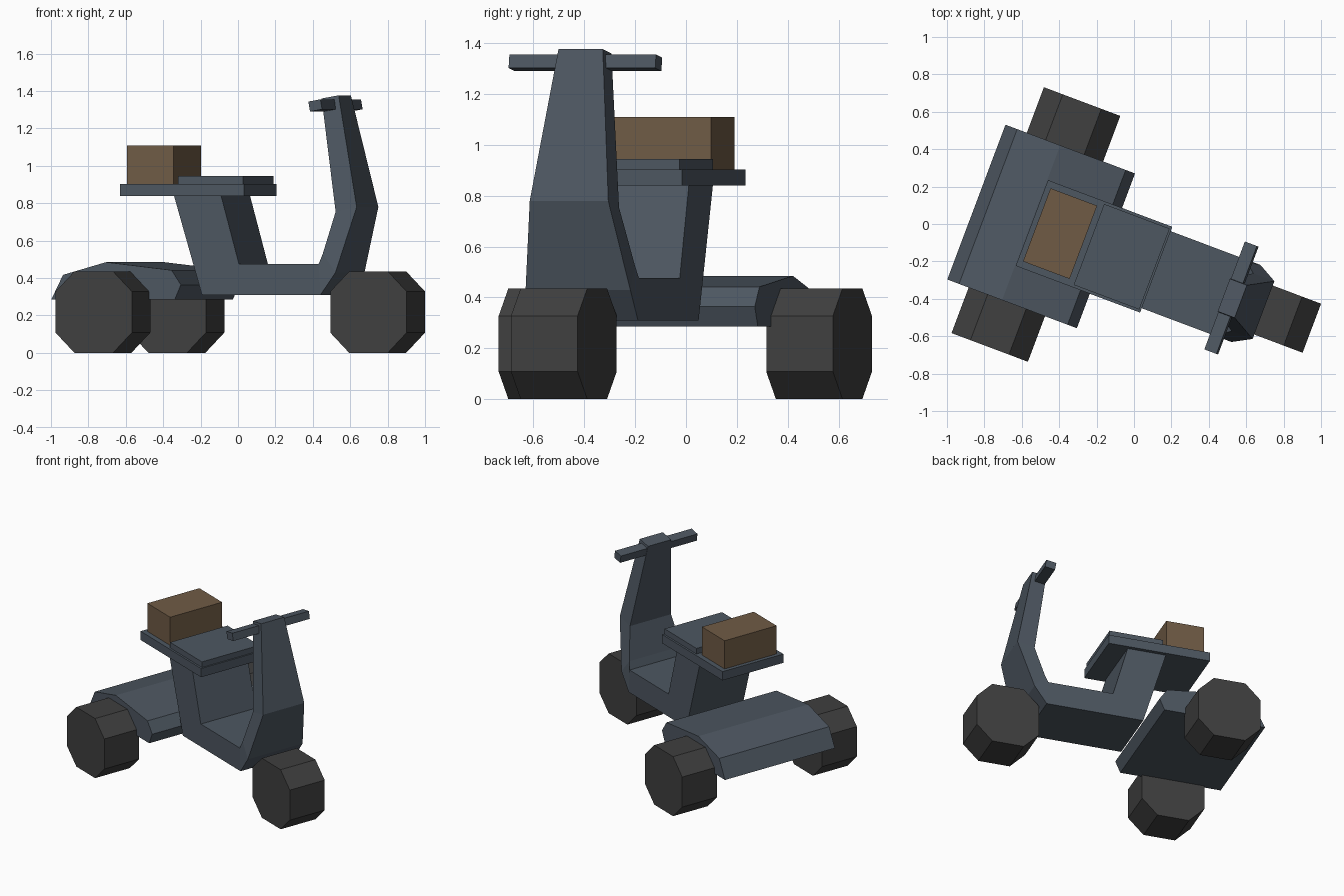
import bpy, bmesh
from math import radians
from mathutils import Matrix

if "Cube" in bpy.data.objects:
    bpy.data.objects.remove(bpy.data.objects["Cube"])

# Everything is built along local x (forward), symmetric about local y = 0,
# then turned to its final heading.
PLACE = Matrix.Rotation(radians(-20.6), 4, 'Z') @ Matrix.Translation((0, -0.187, 0))


def material(name, rgb):
    m = bpy.data.materials.new(name)
    m.diffuse_color = (*rgb, 1)
    m.use_nodes = True
    m.node_tree.nodes["Principled BSDF"].inputs["Base Color"].default_value = m.diffuse_color
    return m


PAINT = material("slate paint", (0.075, 0.095, 0.12))
RUBBER = material("rubber", (0.05, 0.05, 0.05))
CARD = material("brown box", (0.16, 0.105, 0.06))


def finish(name, bm, mat):
    bmesh.ops.recalc_face_normals(bm, faces=bm.faces[:])
    bm.transform(PLACE)
    mesh = bpy.data.meshes.new(name)
    bm.to_mesh(mesh)
    bm.free()
    mesh.materials.append(mat)
    ob = bpy.data.objects.new(name, mesh)
    bpy.context.collection.objects.link(ob)
    return ob


def prism(name, profile, y0, y1, mat):
    """Side profile of (x, z) points extruded from y0 to y1."""
    bm = bmesh.new()
    face = bm.faces.new([bm.verts.new((x, y0, z)) for x, z in profile])
    ext = bmesh.ops.extrude_face_region(bm, geom=[face])["geom"]
    verts = [g for g in ext if isinstance(g, bmesh.types.BMVert)]
    bmesh.ops.translate(bm, verts=verts, vec=(0, y1 - y0, 0))
    if not face.is_valid or len(bm.faces) < len(profile) + 2:
        bm.faces.new([v for v in bm.verts if v not in verts])
    return finish(name, bm, mat)


def box(name, x0, x1, half, z0, z1, mat, tilt=0):
    bm = bmesh.new()
    m = (Matrix.Translation(((x0 + x1) / 2, 0, (z0 + z1) / 2))
         @ Matrix.Rotation(radians(tilt), 4, 'Y')
         @ Matrix.Diagonal((x1 - x0, 2 * half, z1 - z0, 1)))
    bmesh.ops.create_cube(bm, size=1, matrix=m)
    return finish(name, bm, mat)


def loft(name, sections, mat):
    """Sections of (outer x, outer z, half width, inner x, inner z, half width)."""
    bm = bmesh.new()
    rings = []
    for ox, oz, ow, ix, iz, iw in sections:
        pts = [(ox, -ow, oz), (ox, ow, oz), (ix, iw, iz), (ix, -iw, iz)]
        rings.append([bm.verts.new(p) for p in pts])
    for a, b in zip(rings, rings[1:]):
        for i in range(4):
            j = (i + 1) % 4
            bm.faces.new((a[i], a[j], b[j], b[i]))
    bm.faces.new(rings[0])
    bm.faces.new(rings[-1])
    return finish(name, bm, mat)


# Step-through frame: seat post, floor, front shield and steering head
loft("step_through_frame", [
    (-0.214, 0.845, 0.22, 0.055, 0.845, 0.22),
    (-0.053, 0.31, 0.22, 0.158, 0.476, 0.22),
    (0.624, 0.31, 0.22, 0.614, 0.476, 0.22),
    (0.71, 0.43, 0.22, 0.633, 0.53, 0.209),
    (0.81, 0.78, 0.165, 0.69, 0.754, 0.165),
    (0.68, 1.377, 0.093, 0.583, 1.36, 0.093),
], PAINT)

# Rear axle housing
prism("rear_housing", [(-0.83, 0.285), (-0.763, 0.417), (-0.517, 0.485),
                       (-0.143, 0.442), (-0.09, 0.364), (-0.125, 0.285)],
      -0.442, 0.442, PAINT)

# Seat, its base plate, handlebar and cargo
box("seat_base", -0.513, 0.197, 0.245, 0.84, 0.904, PAINT)
box("seat_cushion", -0.187, 0.187, 0.231, 0.90, 0.945, PAINT)
box("handlebar", 0.592, 0.662, 0.308, 1.296, 1.350, PAINT, tilt=-10)
box("cargo_box", -0.485, -0.219, 0.209, 0.90, 1.11, CARD)

# Eight-sided wheels
R, C = 0.218, 0.11
OCT = [(R, C), (C, R), (-C, R), (-R, C), (-R, -C), (-C, -R), (C, -R), (R, -C)]
for name, x, y in (("front_wheel", 0.868, 0), ("rear_wheel_left", -0.49, 0.562),
                   ("rear_wheel_right", -0.49, -0.562)):
    prism(name, [(x + px, R + pz) for px, pz in OCT], y - 0.14, y + 0.14, RUBBER)
